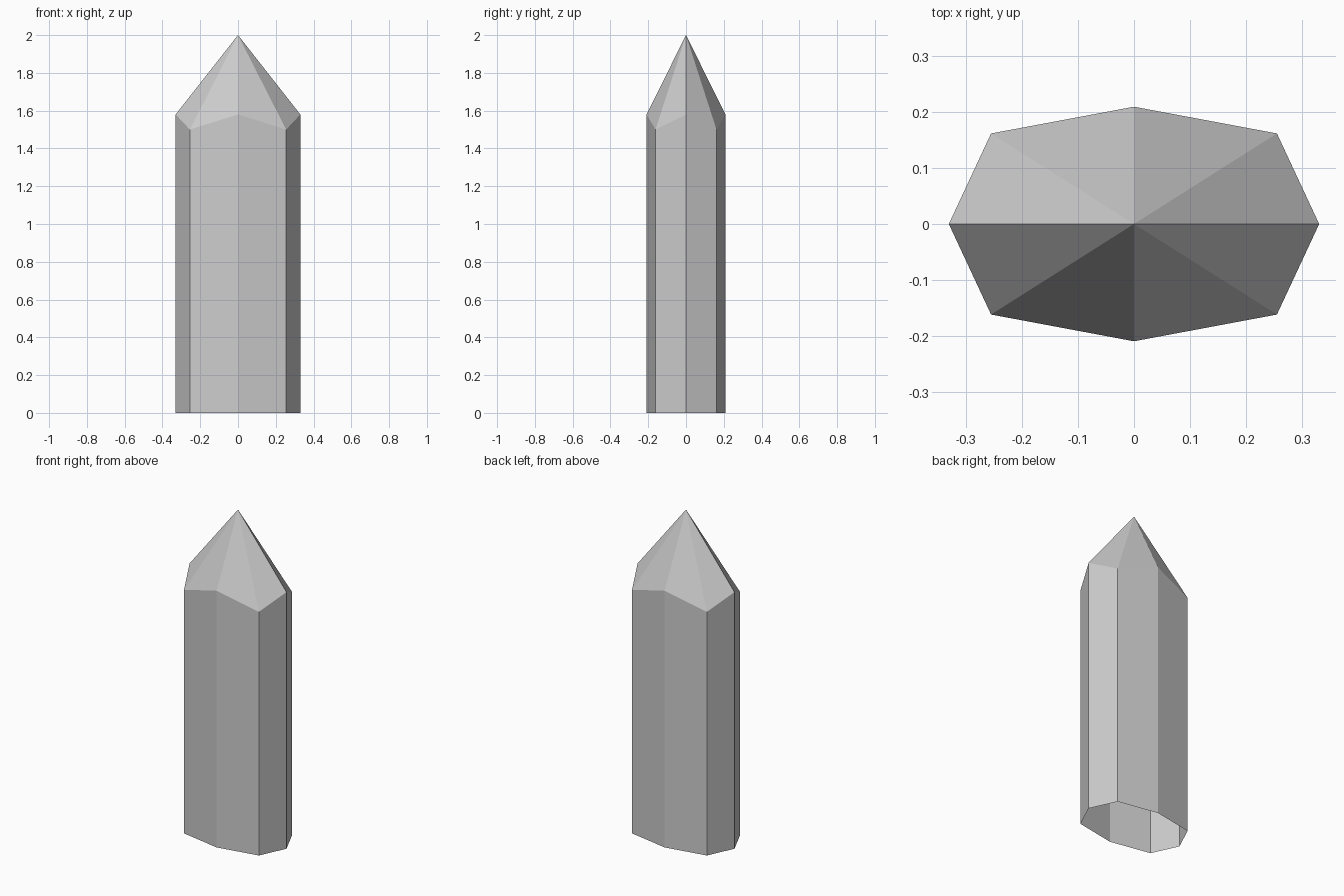
import bpy, bmesh

if "Cube" in bpy.data.objects:
    bpy.data.objects.remove(bpy.data.objects["Cube"])

# Eight-sided crystal outline: axis corners have a higher shoulder than diagonal ones
W, D = 0.33, 0.209
DIAG = 0.772
HIGH, LOW, TIP = 1.58, 1.50, 2.0
directions = [(1, 0), (1, 1), (0, 1), (-1, 1), (-1, 0), (-1, -1), (0, -1), (1, -1)]

bm = bmesh.new()
base, shoulder = [], []
for dx, dy in directions:
    diagonal = dx != 0 and dy != 0
    k = DIAG if diagonal else 1.0
    x, y = dx * W * k, dy * D * k
    base.append(bm.verts.new((x, y, 0)))
    shoulder.append(bm.verts.new((x, y, LOW if diagonal else HIGH)))
tip = bm.verts.new((0, 0, TIP))

# Side walls and pointed cap, open underneath
for i in range(8):
    j = (i + 1) % 8
    bm.faces.new((base[i], base[j], shoulder[j], shoulder[i]))
    bm.faces.new((shoulder[i], shoulder[j], tip))

mesh = bpy.data.meshes.new("crystal_shard")
bm.to_mesh(mesh)
bm.free()
crystal = bpy.data.objects.new("crystal_shard", mesh)
bpy.context.collection.objects.link(crystal)
